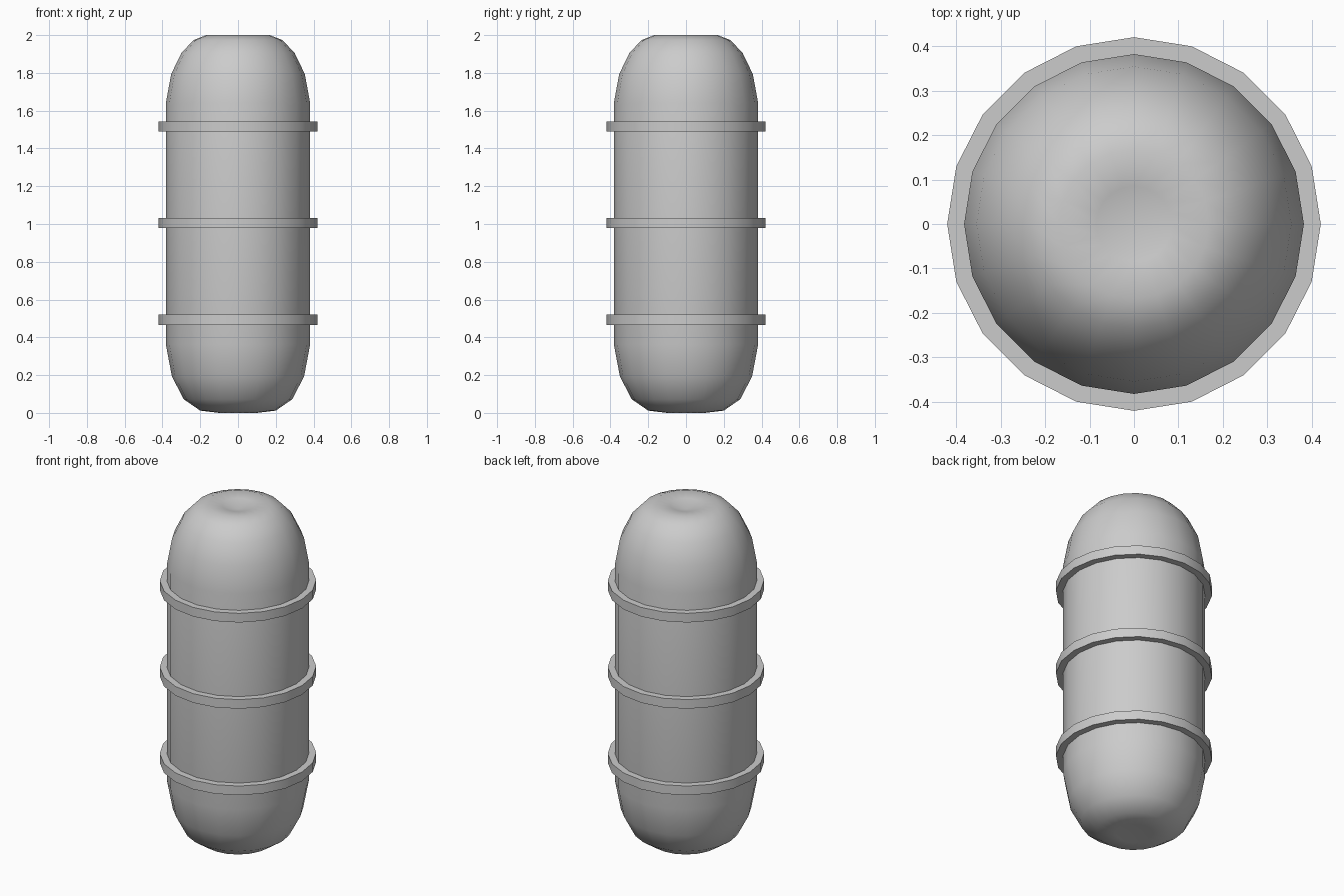
import bpy, bmesh, math

if "Cube" in bpy.data.objects:
    bpy.data.objects.remove(bpy.data.objects["Cube"])

SIDES = 20

def revolve(name, profile, closed=False, angle=30):
    """Spin (radius, z) points around z; radius 0 makes a pole."""
    bm = bmesh.new()
    rings = []
    for r, z in profile:
        if r == 0:
            rings.append([bm.verts.new((0, 0, z))] * SIDES)
        else:
            rings.append([bm.verts.new((r * math.cos(2 * math.pi * i / SIDES),
                                        r * math.sin(2 * math.pi * i / SIDES), z))
                          for i in range(SIDES)])
    pairs = list(zip(rings, rings[1:]))
    if closed:
        pairs.append((rings[-1], rings[0]))
    for a, b in pairs:
        for i in range(SIDES):
            j = (i + 1) % SIDES
            bm.faces.new(list(dict.fromkeys((a[i], a[j], b[j], b[i]))))
    bmesh.ops.recalc_face_normals(bm, faces=bm.faces)
    mesh = bpy.data.meshes.new(name)
    bm.to_mesh(mesh)
    bm.free()
    ob = bpy.data.objects.new(name, mesh)
    bpy.context.collection.objects.link(ob)
    bpy.ops.object.select_all(action='DESELECT')
    ob.select_set(True)
    bpy.context.view_layer.objects.active = ob
    bpy.ops.object.shade_smooth_by_angle(angle=math.radians(angle))
    return ob

# capsule body with a shallow dimple at both ends
revolve("capsule_body", [
    (0, 0.025), (0.1, 0.0), (0.2, 0.012), (0.287, 0.072), (0.35, 0.193), (0.382, 0.363),
    (0.382, 1.64), (0.354, 1.793), (0.3, 1.905), (0.235, 1.974), (0.168, 2.0),
    (0.085, 1.99), (0, 1.965)], angle=60)

# three raised bands
for name, z in (("lower_band", 0.493), ("middle_band", 1.005), ("upper_band", 1.516)):
    revolve(name, [(0.36, z - 0.027), (0.42, z - 0.027),
                   (0.42, z + 0.027), (0.36, z + 0.027)], closed=True)
